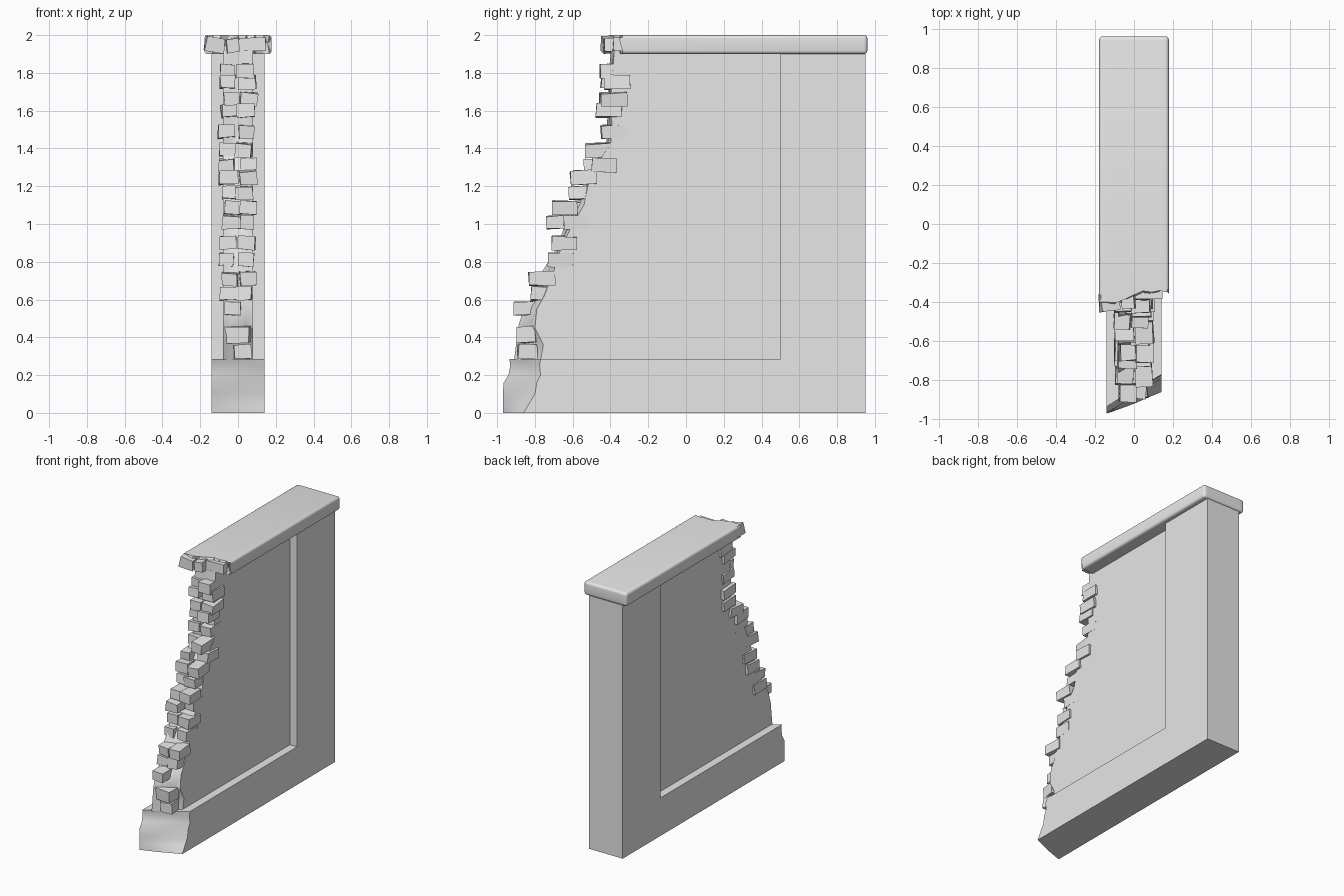
import bpy, bmesh, math, random
from mathutils import Matrix, Vector

random.seed(4)
if "Cube" in bpy.data.objects:
    bpy.data.objects.remove(bpy.data.objects["Cube"])

stone = bpy.data.materials.new("grey stone")
stone.use_nodes = True
stone.diffuse_color = (0.8, 0.8, 0.8, 1)
stone.node_tree.nodes["Principled BSDF"].inputs["Base Color"].default_value = (0.8, 0.8, 0.8, 1)


def finish(bm, name, smooth=30):
    bmesh.ops.recalc_face_normals(bm, faces=bm.faces)
    mesh = bpy.data.meshes.new(name)
    bm.to_mesh(mesh)
    bm.free()
    mesh.materials.append(stone)
    obj = bpy.data.objects.new(name, mesh)
    bpy.context.collection.objects.link(obj)
    bpy.ops.object.select_all(action="DESELECT")
    obj.select_set(True)
    bpy.context.view_layer.objects.active = obj
    if smooth:
        bpy.ops.object.shade_smooth_by_angle(angle=math.radians(smooth))
    return obj


def broken_slab(half, rows, back, rough):
    """Stack rows of (height, y at -x face, y at +x face) into a slab with a rough front."""
    bm, rings = bmesh.new(), []
    for z, left, right in rows:
        ring = []
        for t in (0, 0.25, 0.5, 0.75, 1):
            bump = random.uniform(-rough, rough) if 0 < t < 1 else 0
            ring.append(bm.verts.new((half * (2 * t - 1), left + (right - left) * t + bump, z)))
        for x, y in ((half, 0.5), (half, back), (-half, back), (-half, 0.5)):
            ring.append(bm.verts.new((x, y, z)))
        rings.append(ring)
    for low, high in zip(rings, rings[1:]):
        for i in range(len(low)):
            j = (i + 1) % len(low)
            bm.faces.new((low[i], low[j], high[j], high[i]))
    bm.faces.new(rings[0])
    return bm, rings[-1]


# Plinth with the end pillar rising from it in one piece
bm, top = broken_slab(0.14, [(0, -0.97, -0.86), (0.05, -0.97, -0.83), (0.1, -0.97, -0.8),
                             (0.16, -0.965, -0.79), (0.2, -0.94, -0.77),
                             (0.25, -0.93, -0.775), (0.285, -0.935, -0.77)], 0.95, 0.006)
bm.faces.new(top[:6] + top[8:])
pillar = bmesh.ops.extrude_face_region(bm, geom=[bm.faces.new(top[5:])])
for v in pillar["geom"]:
    if isinstance(v, bmesh.types.BMVert):
        v.co.z = 1.9
finish(bm, "plinth_and_pillar")

# Recessed wall panel with a broken sloping edge
bm, top = broken_slab(0.08, [(0.28, -0.91, -0.77), (0.36, -0.9, -0.755), (0.45, -0.89, -0.8),
                             (0.55, -0.86, -0.79), (0.62, -0.8, -0.75), (0.75, -0.76, -0.7),
                             (0.88, -0.68, -0.66), (1, -0.64, -0.6), (1.1, -0.6, -0.54),
                             (1.2, -0.54, -0.52), (1.32, -0.49, -0.47), (1.42, -0.42, -0.4),
                             (1.5, -0.42, -0.39), (1.65, -0.41, -0.4), (1.78, -0.41, -0.39),
                             (1.92, -0.39, -0.38)], 0.55, 0.012)
bm.faces.new(top)
finish(bm, "wall_panel")

# Rounded coping with a ragged front end
bm = bmesh.new()
bmesh.ops.create_cube(bm, size=1, matrix=Matrix.Translation((0, 0.28, 1.95))
                      @ Matrix.Diagonal((0.356, 1.36, 0.1, 1)))
rounded = [e for e in bm.edges if max(v.co.y for v in e.verts) > 0.9]
bmesh.ops.bevel(bm, geom=rounded, offset=0.018, segments=4, profile=0.5, affect="EDGES")
for i in range(-3, 4):
    bmesh.ops.bisect_plane(bm, geom=bm.verts[:] + bm.edges[:] + bm.faces[:],
                           plane_co=(i * 0.045, 0, 0), plane_no=(1, 0, 0))
front = [f for f in bm.faces if all(v.co.y < -0.39 for v in f.verts)]
for v in {v for f in front for v in f.verts}:
    if v.co.x > -0.1:
        v.co.y += min(0.055, (v.co.x + 0.1) * 0.4) + random.uniform(-0.01, 0.01)
poked = bmesh.ops.poke(bm, faces=front)
for v in poked["verts"]:
    v.co.y += random.uniform(-0.03, 0.02)
finish(bm, "coping")


def brick(name, x, z, front, width, height, length, tilt=0.06):
    bm = bmesh.new()
    turn = Matrix.Rotation(random.uniform(-tilt, tilt), 4, "X") @ \
        Matrix.Rotation(random.uniform(-tilt, tilt), 4, "Y") @ \
        Matrix.Rotation(random.uniform(-tilt, tilt), 4, "Z")
    bmesh.ops.create_cube(bm, size=1, matrix=Matrix.Translation((x, front + length / 2, z))
                          @ turn @ Matrix.Diagonal((width, length, height, 1)))
    for v in bm.verts:
        v.co += Vector([random.uniform(-0.004, 0.004) for _ in range(3)])
    finish(bm, name, None)


# Exposed bricks, two to a course: height, front of left brick, front of right brick
courses = [(0.63, -0.82, -0.82), (0.71, -0.82, -0.83), (0.81, -0.73, -0.73), (0.9, -0.7, -0.71),
           (1.01, -0.74, -0.65), (1.085, -0.7, -0.71), (1.165, -0.61, -0.62),
           (1.245, -0.6, -0.61), (1.31, -0.54, -0.5), (1.39, -0.45, -0.53),
           (1.49, -0.44, -0.45), (1.6, -0.45, -0.475), (1.66, -0.46, -0.45),
           (1.75, -0.45, -0.43), (1.81, -0.42, -0.455)]
for n, (z, left, right) in enumerate(courses):
    brick(f"brick_left_{n}", -0.052 + random.uniform(-0.012, 0.02), z, left,
          random.uniform(0.075, 0.1), 0.068, 0.14)
    brick(f"brick_right_{n}", 0.045 + random.uniform(-0.015, 0.01), z, right,
          random.uniform(0.08, 0.095), 0.072, 0.135)

# Loose bricks near the foot
brick("foot_brick_low", 0.02, 0.325, -0.89, 0.09, 0.075, 0.1, 0.12)
brick("foot_brick_middle", 0, 0.415, -0.89, 0.13, 0.085, 0.1, 0.2)
brick("foot_brick_high", -0.03, 0.555, -0.915, 0.085, 0.07, 0.13, 0.02)

# Rubble lumps at the broken coping end
brick("coping_lump_left", -0.125, 1.95, -0.445, 0.1, 0.078, 0.09, 0.15)
brick("coping_lump_middle", -0.03, 1.945, -0.435, 0.065, 0.07, 0.1, 0.15)
brick("coping_lump_right", 0.075, 1.95, -0.385, 0.14, 0.07, 0.09, 0.05)
